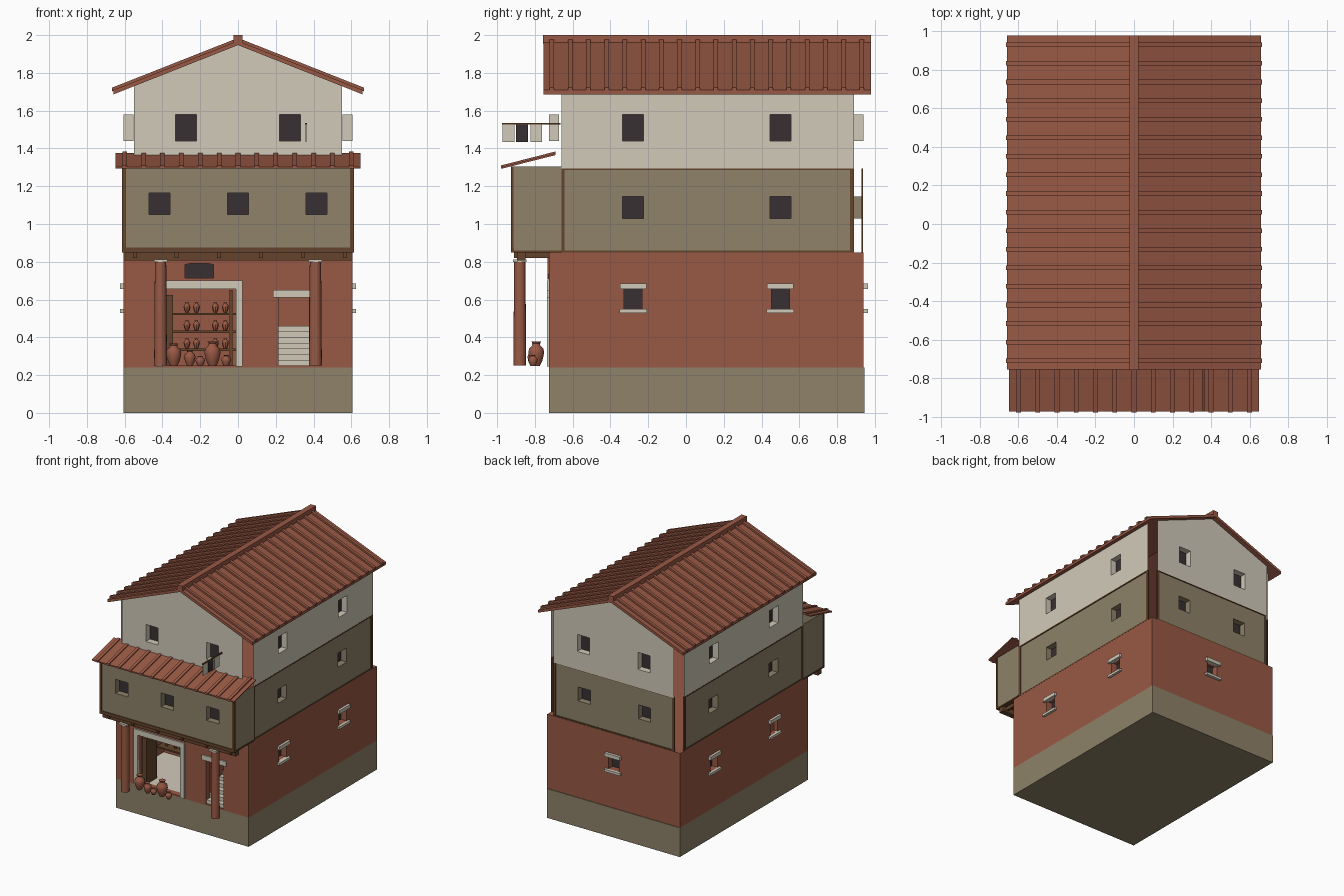
import bpy, bmesh, math
from mathutils import Vector

if "Cube" in bpy.data.objects:
    bpy.data.objects.remove(bpy.data.objects["Cube"])


def material(name, rgb):
    m = bpy.data.materials.new(name)
    lin = [((c / 255 + 0.055) / 1.055) ** 2.4 for c in rgb]
    m.diffuse_color = (*lin, 1)
    m.use_nodes = True
    m.node_tree.nodes["Principled BSDF"].inputs["Base Color"].default_value = m.diffuse_color
    return m


RED = material("terracotta red", (153, 89, 69))
PALE = material("pale plaster", (209, 202, 185))
TAUPE = material("taupe plaster", (142, 130, 105))
DARK = material("dark opening", (56, 48, 50))
TIMBER = material("brown timber", (100, 68, 44))


def finish(bm, name, *mats, solid=True, smooth=False):
    if solid:
        bmesh.ops.recalc_face_normals(bm, faces=bm.faces)
    me = bpy.data.meshes.new(name)
    bm.to_mesh(me)
    bm.free()
    for m in mats:
        me.materials.append(m)
    ob = bpy.data.objects.new(name, me)
    bpy.context.collection.objects.link(ob)
    if smooth:
        bpy.context.view_layer.objects.active = ob
        ob.select_set(True)
        bpy.ops.object.shade_smooth_by_angle(angle=math.radians(40))
        ob.select_set(False)
    return ob


def quad(bm, pts, mi=0):
    f = bm.faces.new([bm.verts.new(p) for p in pts])
    f.material_index = mi


def prism(bm, pts, axis, a, b):
    """Extrude a 2D outline (p, z) along x or y from a to b."""
    place = (lambda p, t: (t, p[0], p[1])) if axis == "x" else (lambda p, t: (p[0], t, p[1]))
    va = [bm.verts.new(place(p, a)) for p in pts]
    vb = [bm.verts.new(place(p, b)) for p in pts]
    bm.faces.new(va)
    bm.faces.new(vb[::-1])
    for i in range(len(pts)):
        j = (i + 1) % len(pts)
        bm.faces.new((va[i], vb[i], vb[j], va[j]))


def box(bm, x0, x1, y0, y1, z0, z1):
    prism(bm, [(x0, z0), (x1, z0), (x1, z1), (x0, z1)], "y", y0, y1)


def boxes(name, mat, *dims):
    bm = bmesh.new()
    for d in dims:
        box(bm, *d)
    return finish(bm, name, mat)


def wall(name, mat, out, dist, c0, c1, z0, z1, holes=(), depth=0.052):
    """Thin wall facing 'out', with recessed openings (c0, c1, z0, z1, has_pane)."""
    out = Vector((*out, 0))
    along = Vector((-out.y, out.x, 0))
    s = along.x + along.y
    P = lambda c, z, d=0: along * (s * c) + out * (dist - d) + Vector((0, 0, z))
    bm = bmesh.new()
    cs = sorted({c0, c1, *[v for h in holes for v in h[:2]]}, reverse=s < 0)
    zs = sorted({z0, z1, *[v for h in holes for v in h[2:4]]})
    for a, b in zip(cs, cs[1:]):
        for lo, hi in zip(zs, zs[1:]):
            m, n = (a + b) / 2, (lo + hi) / 2
            if not any(h[0] < m < h[1] and h[2] < n < h[3] for h in holes):
                quad(bm, (P(a, lo), P(b, lo), P(b, hi), P(a, hi)))
    for h in holes:
        a, b = (h[0], h[1]) if s > 0 else (h[1], h[0])
        ring = [(a, h[2]), (b, h[2]), (b, h[3]), (a, h[3])]
        for p, q in zip(ring, ring[1:] + ring[:1]):
            quad(bm, (P(*p), P(*q), P(*q, depth), P(*p, depth)))
        if h[4]:
            quad(bm, [P(*p, depth) for p in ring], 1)
    return finish(bm, name, mat, DARK, solid=False)


def lathe(name, mat, profile, x, y, z, r=1, h=1, seg=14):
    bm = bmesh.new()
    rings = [[bm.verts.new((x + r * pr * math.cos(2 * math.pi * i / seg),
                            y + r * pr * math.sin(2 * math.pi * i / seg), z + h * pz))
              for i in range(seg)] for pr, pz in profile]
    for A, B in zip(rings, rings[1:]):
        for i in range(seg):
            j = (i + 1) % seg
            bm.faces.new((A[i], A[j], B[j], B[i]))
    bm.faces.new(rings[0][::-1])
    bm.faces.new(rings[-1])
    return finish(bm, name, mat, smooth=True)


def windows(centres, half, z0, z1):
    return [(c - half, c + half, z0, z1, True) for c in centres]


FRONT, BACK = (0, -1), (0, 1)
SIDES = (("right", (1, 0), 1), ("left", (-1, 0), -1))
SIDE_Y, END_X = (-0.28, 0.5), (-0.275, 0.275)

# Plinth
boxes("plinth", TAUPE, (-0.605, 0.605, -0.725, 0.945, 0, 0.24))

# Ground floor walls and ceiling
wall("ground_front", RED, FRONT, 0.725, -0.605, 0.605, 0.24, 0.85,
     [(-0.40, -0.01, 0.25, 0.655, False), (0.215, 0.375, 0.25, 0.61, False),
      (-0.28, -0.13, 0.715, 0.79, True)])
wall("ground_back", RED, BACK, 0.94, -0.605, 0.605, 0.24, 0.85, windows((0,), 0.048, 0.55, 0.66))
trim = []
for n, out, s in SIDES:
    wall("ground_" + n, RED, out, 0.605, -0.725, 0.94, 0.24, 0.85,
         windows(SIDE_Y, 0.048, 0.55, 0.66))
    for c in SIDE_Y:
        for half, a, b in ((0.07, 0.655, 0.685), (0.073, 0.53, 0.55)):
            xs = sorted((s * 0.59, s * 0.625))
            trim.append((*xs, c - half, c + half, a, b))
trim += [(-0.07, 0.07, 0.925, 0.963, 0.655, 0.685), (-0.073, 0.073, 0.925, 0.963, 0.53, 0.55)]
boxes("window_sills_and_lintels", PALE, *trim)
bm = bmesh.new()
quad(bm, [(-0.605, -0.725, 0.85), (0.605, -0.725, 0.85), (0.605, 0.94, 0.85), (-0.605, 0.94, 0.85)])
finish(bm, "ground_floor_ceiling", RED, solid=False)

# Shop door frame, stair door lintel
boxes("shop_door_frame", PALE, (-0.435, 0.025, -0.737, -0.70, 0.655, 0.70),
      (-0.435, -0.40, -0.737, -0.70, 0.245, 0.655), (-0.01, 0.025, -0.737, -0.70, 0.245, 0.655))
boxes("stair_door_lintel", PALE, (0.185, 0.405, -0.737, -0.70, 0.61, 0.65))

# Shallow relieving arch above the shop door
bm = bmesh.new()
N = 12
for i in range(N):
    pts = []
    for t, (w, base, rise) in ((i, (0.225, 0.705, 0.09)), (i + 1, (0.225, 0.705, 0.09)),
                               (i + 1, (0.255, 0.735, 0.095)), (i, (0.255, 0.735, 0.095))):
        u = 2 * t / N - 1
        pts.append((-0.205 + w * u, base + rise * (1 - u * u)))
    prism(bm, pts, "y", -0.732, -0.72)
finish(bm, "relieving_arch", RED)

# Shop and stair rooms behind the doors
for n, x0, x1, y1, z1 in (("shop", -0.57, 0.12, -0.15, 0.70), ("stair", 0.20, 0.39, -0.36, 0.70)):
    bm = bmesh.new()
    y0, z0 = -0.72, 0.247
    quad(bm, [(x0, y0, z0), (x1, y0, z0), (x1, y1, z0), (x0, y1, z0)], 1)
    quad(bm, [(x0, y1, z0), (x1, y1, z0), (x1, y1, z1), (x0, y1, z1)])
    quad(bm, [(x0, y0, z0), (x0, y1, z0), (x0, y1, z1), (x0, y0, z1)])
    quad(bm, [(x1, y1, z0), (x1, y0, z0), (x1, y0, z1), (x1, y1, z1)])
    quad(bm, [(x0, y1, z1), (x1, y1, z1), (x1, y0, z1), (x0, y0, z1)])
    finish(bm, n + "_room", RED, PALE, solid=False)
boxes("stairs", PALE, *[(0.202, 0.388, -0.715 + 0.045 * i, -0.37, 0.25 + 0.03 * i, 0.28 + 0.03 * i)
                        for i in range(7)])
boxes("folded_shutters", TIMBER, (-0.385, -0.345, -0.70, -0.56, 0.25, 0.625))

# Shop shelves with jars
boxes("shop_shelves", TIMBER, *[(-0.56, -0.01, -0.26, -0.155, z - 0.012, z) for z in (0.34, 0.435, 0.53)],
      (-0.045, -0.03, -0.26, -0.155, 0.25, 0.65))
JAR = [(0.45, 0), (0.8, 0.25), (1, 0.55), (0.9, 0.72), (0.5, 0.85), (0.45, 0.92), (0.6, 1)]
for z in (0.34, 0.435, 0.53):
    for x in (-0.5, -0.42, -0.37, -0.27, -0.22, -0.12, -0.067):
        lathe("shelf_jar", RED, JAR, x, -0.21, z, 0.018, 0.055, 8)
for x, r, h in ((-0.34, 0.04, 0.12), (-0.255, 0.03, 0.085), (-0.2, 0.025, 0.055),
                (-0.135, 0.043, 0.13), (-0.063, 0.025, 0.06)):
    lathe("storage_jar", RED, JAR, x, -0.793 if r > 0.03 else -0.81, 0.247, r, h)

# Porch columns and balcony beams
for x in (-0.41, 0.41):
    lathe("porch_column", RED, [(0.034, 0), (0.030, 0.55)], x, -0.88, 0.25, seg=16)
    boxes("column_cap", PALE, (x - 0.036, x + 0.036, -0.915, -0.845, 0.798, 0.812))
boxes("balcony_beam", TIMBER, (-0.605, 0.605, -0.895, -0.85, 0.808, 0.85))
boxes("balcony_joists", TIMBER, *[(x - 0.01, x + 0.01, -0.91, -0.725, 0.82, 0.848)
                                  for x in (-0.545, -0.325, -0.10, 0.12, 0.345, 0.565)])

# Projecting balcony room
wall("balcony_front", TAUPE, FRONT, 0.92, -0.608, 0.608, 0.86, 1.305,
     windows((-0.415, 0, 0.415), 0.056, 1.05, 1.165))
for n, out, s in SIDES:
    wall("balcony_" + n, TAUPE, out, 0.608, -0.92, -0.66, 0.86, 1.305)
boxes("balcony_frame", TIMBER, (-0.613, 0.613, -0.92, -0.66, 0.849, 0.86),
      (-0.613, 0.613, -0.926, -0.91, 0.849, 0.875),
      *[(s * 0.604 - 0.01, s * 0.604 + 0.01, -0.926, -0.912, 0.86, 1.305) for s in (-1, 1)])

# Middle storey with timber framing
wall("middle_back", TAUPE, BACK, 0.932, -0.55, 0.55, 0.85, 1.29, windows(END_X, 0.056, 1.03, 1.145))
frame = [(s * 0.54 - 0.01, s * 0.54 + 0.01, 0.928, 0.938, 0.85, 1.295) for s in (-1, 1)]
frame += [(-0.55, 0.55, 0.928, 0.938, a, a + 0.01) for a in (0.85, 1.285)]
for n, out, s in SIDES:
    wall("middle_" + n, TAUPE, out, 0.6, -0.66, 0.89, 0.85, 1.29,
         windows(SIDE_Y, 0.056, 1.03, 1.145))
    xs = sorted((s * 0.596, s * 0.606))
    frame += [(*xs, y, y + 0.02, 0.85, 1.295) for y in (-0.663, 0.868)]
    frame += [(*xs, -0.66, 0.885, a, a + 0.01) for a in (0.85, 1.285)]
boxes("middle_timber_frame", TIMBER, *frame)

# Top storey and gables
for n, out, d in (("front", FRONT, 0.725), ("back", BACK, 0.94)):
    wall("top_" + n, PALE, out, d, -0.55, 0.55, 1.29, 1.70, windows(END_X, 0.056, 1.44, 1.58))
    y = d * out[1]
    g = [(-0.55, y, 1.70), (0.55, y, 1.70), (0.55, y, 1.735), (0, y, 1.95), (-0.55, y, 1.735)]
    bm = bmesh.new()
    quad(bm, g if y < 0 else g[::-1])
    finish(bm, "gable_" + n, PALE, solid=False)
for n, out, s in SIDES:
    wall("top_" + n, PALE, out, 0.605, -0.66, 0.89, 1.29, 1.71, windows(SIDE_Y, 0.056, 1.44, 1.58))

# Main roof: slabs, tile ribs and ridge cap
bm = bmesh.new()
for s in (-1, 1):
    prism(bm, [(0, 1.947), (s * 0.66, 1.686), (s * 0.66, 1.709), (0, 1.97)], "y", -0.755, 0.98)
    for i in range(18):
        y = -0.71 + i * 0.0965
        prism(bm, [(0, 1.965), (s * 0.666, 1.702), (s * 0.666, 1.722), (0, 1.985)],
              "y", y - 0.012, y + 0.012)
box(bm, -0.024, 0.024, -0.757, 0.98, 1.955, 2.0)
finish(bm, "main_roof", RED)

# Balcony roof with tile ribs
bm = bmesh.new()
prism(bm, [(-0.975, 1.293), (-0.69, 1.365), (-0.69, 1.375), (-0.975, 1.303)], "x", -0.648, 0.648)
for i in range(13):
    x = -0.6 + 0.1 * i
    prism(bm, [(-0.98, 1.293), (-0.69, 1.368), (-0.69, 1.384), (-0.98, 1.31)], "x", x - 0.012, x + 0.012)
finish(bm, "balcony_roof", RED)

# Drying pole with hanging cloths
boxes("drying_pole", TIMBER, (0.355, 0.365, -0.975, -0.665, 1.526, 1.536))
for y, m in ((-0.94, PALE), (-0.868, DARK), (-0.793, PALE)):
    boxes("hanging_cloth", m, (0.357, 0.363, y - 0.031, y + 0.031, 1.435, 1.526))
